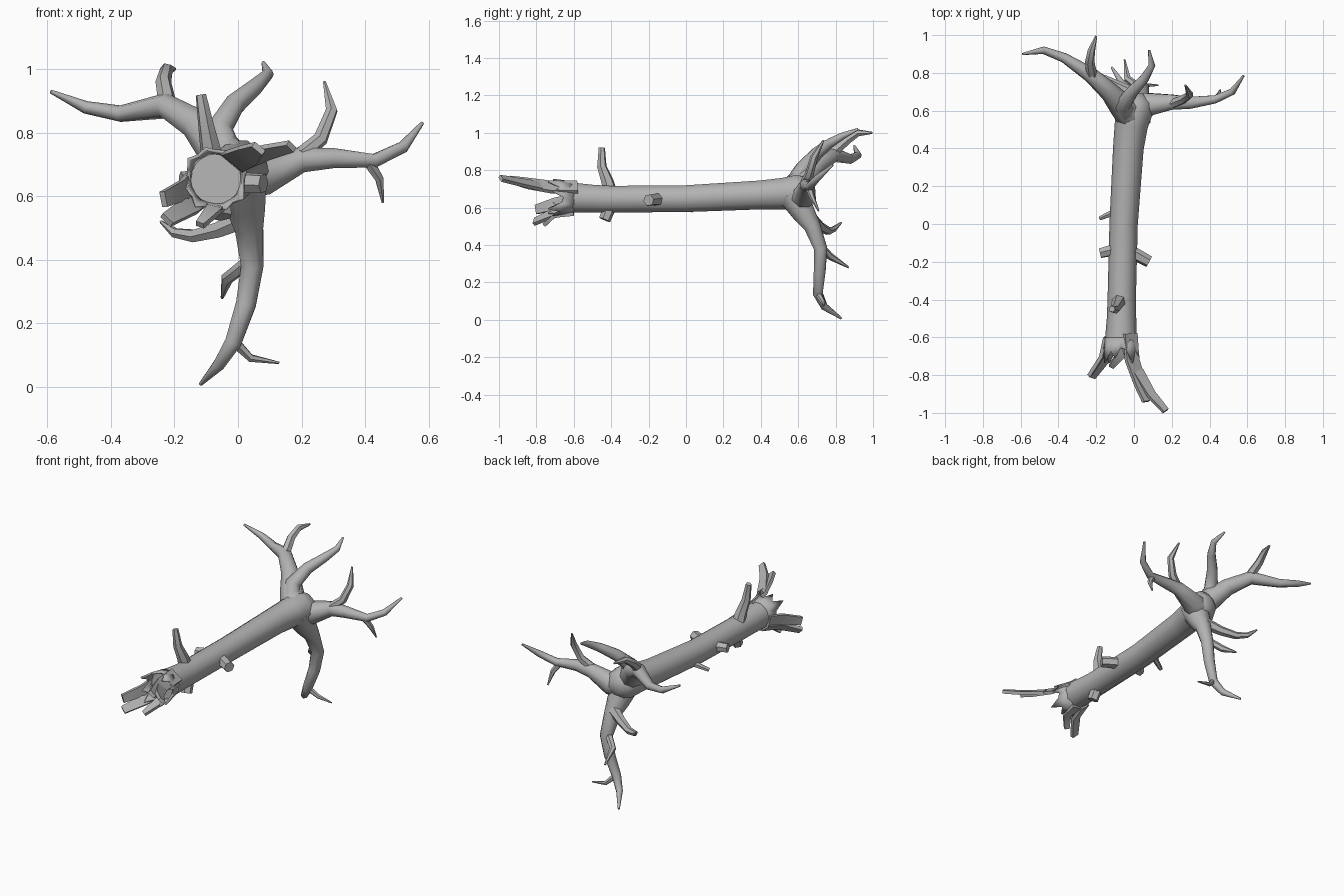
import bpy, bmesh, math
from mathutils import Vector

if "Cube" in bpy.data.objects:
    bpy.data.objects.remove(bpy.data.objects["Cube"])

GREY = (0.45, 0.45, 0.45, 1)
wood = bpy.data.materials.new("plain grey wood")
wood.use_nodes = True
wood.diffuse_color = GREY
wood.node_tree.nodes["Principled BSDF"].inputs["Base Color"].default_value = GREY


def finish(name, bm):
    """Turn a bmesh into a smooth-shaded wooden object."""
    bmesh.ops.recalc_face_normals(bm, faces=bm.faces)
    mesh = bpy.data.meshes.new(name)
    bm.to_mesh(mesh)
    bm.free()
    obj = bpy.data.objects.new(name, mesh)
    bpy.context.collection.objects.link(obj)
    mesh.materials.append(wood)
    bpy.ops.object.select_all(action='DESELECT')
    obj.select_set(True)
    bpy.context.view_layer.objects.active = obj
    bpy.ops.object.shade_smooth_by_angle(angle=math.radians(55))
    return obj


def sweep(name, path, sides=8, out=(0.3, 0.2, 0.9), thick=None):
    """Sweep a polygon along (x, y, z, radius) points; thick makes a flat plank."""
    pts = [Vector(p[:3]) for p in path]
    normal = Vector(out)
    bm = bmesh.new()
    rings = []
    for i, p in enumerate(pts):
        before, after = pts[max(i - 1, 0)], pts[min(i + 1, len(pts) - 1)]
        tangent = (after - before).normalized()
        normal = (normal - tangent * normal.dot(tangent)).normalized()
        side = tangent.cross(normal)
        wide = path[i][3]
        high = thick or wide
        ring = []
        for k in range(sides):
            a = math.tau * (k + 0.5) / sides
            ring.append(bm.verts.new(p + side * wide * math.cos(a) + normal * high * math.sin(a)))
        rings.append(ring)
    for a, b in zip(rings, rings[1:]):
        for k in range(sides):
            n = (k + 1) % sides
            bm.faces.new((a[k], a[n], b[n], b[k]))
    bm.faces.new(rings[0])
    bm.faces.new(rings[-1])
    return finish(name, bm)


# Trunk lying along y, flaring towards the roots
sweep("trunk", [(-.07, -.64, .655, .086), (-.066, -.5, .648, .078), (-.065, -.4, .645, .075),
                (-.055, 0, .648, .075), (-.03, .4, .668, .081), (-.015, .52, .675, .088),
                (0, .6, .68, .1), (.01, .65, .68, .085), (.01, .69, .68, .04)], sides=10)

# Main roots
sweep("right_root", [(0, .55, .67, .08), (-.07, .63, .76, .068), (-.13, .7, .825, .052),
                     (-.23, .79, .885, .041), (-.37, .88, .86, .026),
                     (-.48, .92, .88, .02), (-.59, .9, .93, .006)])
sweep("upper_root", [(-.03, .57, .7, .06), (-.06, .63, .81, .045), (-.01, .7, .89, .034),
                     (.055, .77, .945, .026), (.095, .84, .985, .018), (.08, .92, 1.02, .006)])
sweep("left_root", [(-.02, .58, .66, .08), (.08, .635, .665, .066), (.2, .645, .715, .043),
                    (.3, .642, .72, .034), (.43, .66, .712, .023),
                    (.52, .7, .755, .019), (.58, .785, .83, .006)])
sweep("lower_root", [(.01, .57, .67, .085), (.025, .63, .57, .066), (.035, .675, .5, .048),
                     (.045, .72, .38, .038), (.025, .715, .26, .034), (-.015, .705, .14, .028),
                     (-.06, .74, .07, .02), (-.118, .83, .008, .006)], out=(1, 0, 0))

# Rootlets growing from the main roots
sweep("right_rootlet", [(-.22, .77, .88, .03), (-.235, .86, .96, .025),
                        (-.225, .92, 1.0, .02), (-.2, .995, 1.0, .006)], 6)
sweep("left_rootlet_up", [(.2, .635, .73, .026), (.26, .66, .78, .024),
                          (.295, .685, .87, .02), (.272, .735, .96, .005)], 6)
sweep("left_rootlet_down", [(.41, .655, .71, .02), (.445, .675, .655, .015), (.456, .71, .58, .004)], 6)
sweep("lower_rootlet_back", [(.03, .72, .39, .022), (-.035, .77, .34, .02), (-.05, .87, .28, .005)], 6)
sweep("lower_rootlet_foot", [(-.01, .705, .14, .018), (.04, .735, .09, .013), (.13, .735, .075, .004)], 6)
sweep("lower_rootlet_right", [(.02, .68, .53, .035), (-.06, .72, .495, .028), (-.14, .76, .475, .022),
                              (-.2, .79, .485, .016), (-.243, .83, .52, .005)], 6)

# Broken branch stubs along the trunk
sweep("upright_branch", [(-.075, -.4, .66, .042), (-.085, -.42, .74, .034),
                         (-.1, -.45, .82, .026), (-.117, -.45, .92, .017)], 6)
sweep("bottom_stub", [(-.06, -.4, .62, .035), (-.05, -.435, .535, .032)], 6)
sweep("left_stub", [(-.03, -.14, .645, .036), (.08, -.2, .64, .032)], 6)
sweep("right_stub", [(-.08, -.13, .65, .034), (-.18, -.155, .65, .028)], 6)
sweep("right_twig", [(-.09, .07, .62, .02), (-.18, .03, .585, .012)], 6)

# Jagged bark collar around the broken end
bm = bmesh.new()
count = 20
base, tips = [], []
for i in range(count):
    a = math.tau * i / count
    length = (.02, .075, .035, .1, .03)[i % 5]
    for ring, y, r in ((base, -.6, .084), (tips, -.635 - length, .088 + length * .22)):
        ring.append(bm.verts.new((-.07 + r * math.cos(a), y, .655 + r * math.sin(a))))
for i in range(count):
    n = (i + 1) % count
    bm.faces.new((base[i], base[n], tips[n], tips[i]))
collar = finish("bark_collar", bm)
shell = collar.modifiers.new("thickness", 'SOLIDIFY')
shell.thickness = .012

# Long splinters torn out of the broken end
splinters = {
    "long_splinter": ((1, 0, 1.2), [(-.02, -.58, .71, .06), (-.01, -.72, .71, .06),
                                   (.035, -.85, .73, .052), (.065, -.94, .75, .03)]),
    "long_splinter_tip": ((1, 0, 1.2), [(.02, -.78, .715, .045), (.09, -.9, .738, .036),
                                       (.168, -.99, .757, .025)]),
    "right_splinter": ((-1, 0, -.2), [(-.148, -.6, .64, .05), (-.17, -.7, .62, .045),
                                      (-.235, -.8, .59, .035)]),
    "lower_right_splinter": ((-1, 0, -1.2), [(-.125, -.6, .595, .05), (-.15, -.71, .57, .045),
                                             (-.225, -.81, .525, .032)]),
    "bottom_splinter": ((-.2, 0, -1), [(-.07, -.6, .572, .045), (-.075, -.7, .56, .035),
                                       (-.12, -.755, .51, .02)]),
}
for name, (out, path) in splinters.items():
    sweep(name, path, sides=4, out=out, thick=.014)
